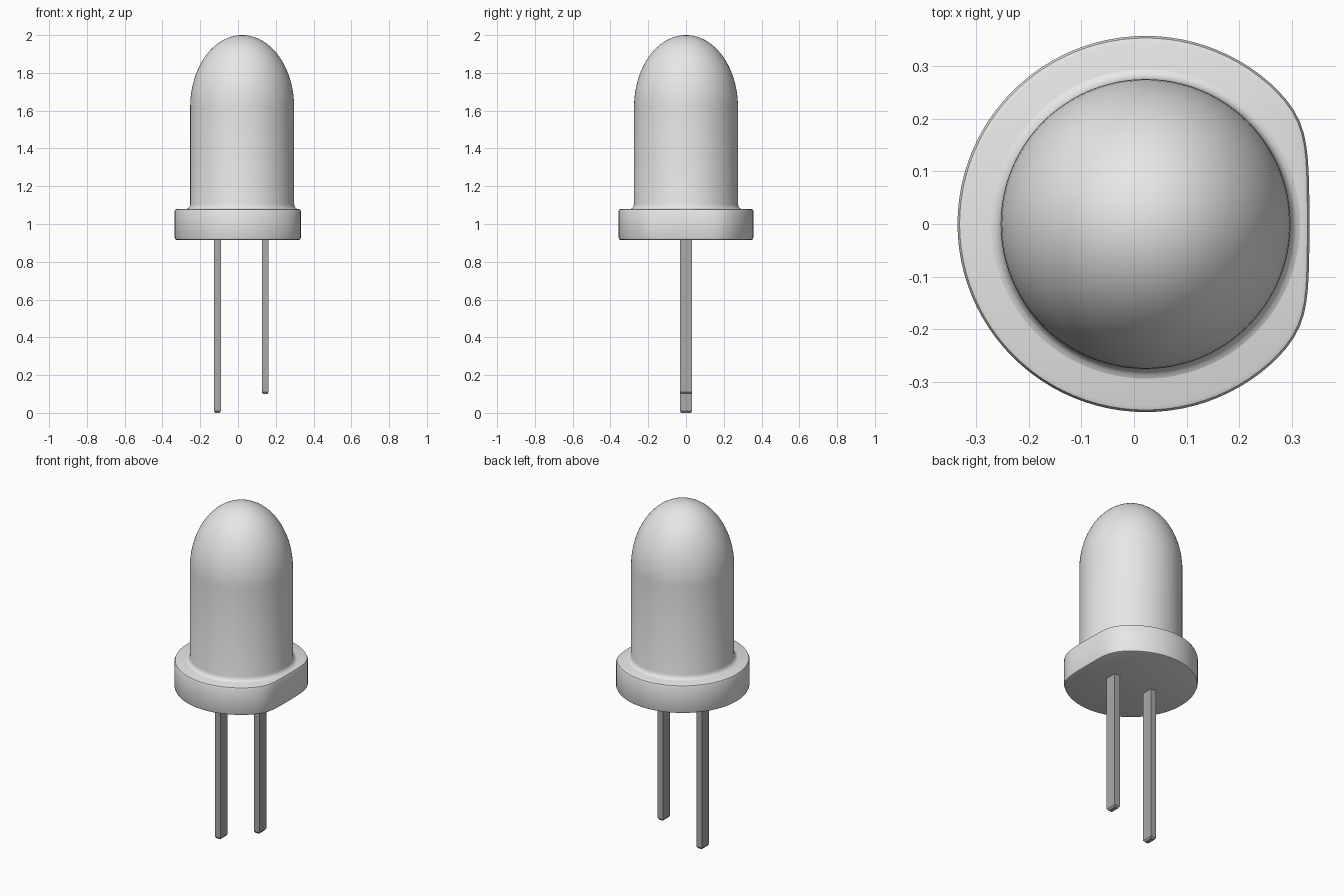
import bpy, bmesh, math

if "Cube" in bpy.data.objects:
    bpy.data.objects.remove(bpy.data.objects["Cube"])

CX = 0.022  # axis of the bulb


def material(name, grey):
    m = bpy.data.materials.new(name)
    m.diffuse_color = (grey, grey, grey, 1)
    m.use_nodes = True
    m.node_tree.nodes["Principled BSDF"].inputs["Base Color"].default_value = m.diffuse_color
    return m


plastic = material("pale grey plastic", 0.8)
metal = material("grey metal", 0.4)


def finish(name, bm, mat, angle=40):
    bmesh.ops.recalc_face_normals(bm, faces=bm.faces)
    me = bpy.data.meshes.new(name)
    bm.to_mesh(me)
    bm.free()
    me.materials.append(mat)
    ob = bpy.data.objects.new(name, me)
    bpy.context.collection.objects.link(ob)
    bpy.context.view_layer.objects.active = ob
    ob.select_set(True)
    bpy.ops.object.shade_smooth_by_angle(angle=math.radians(angle))
    ob.select_set(False)
    return ob


def loft(name, rings, mat, angle=40):
    """Bridge rings of equal point count and cap both ends."""
    bm = bmesh.new()
    loops = [[bm.verts.new(p) for p in ring] for ring in rings]
    n = len(loops[0])
    for a, b in zip(loops, loops[1:]):
        for i in range(n):
            j = (i + 1) % n
            bm.faces.new((a[i], a[j], b[j], b[i]))
    bm.faces.new(loops[0][::-1])
    bm.faces.new(loops[-1])
    return finish(name, bm, mat, angle)


N = 96
ANGLES = [2 * math.pi * i / N for i in range(N)]


def flange_radius(a):
    """Circle with one softly flattened side on +x."""
    c = max(math.cos(a), 0.0)
    return (0.357 ** -20 + (c / 0.312) ** 20) ** (-1 / 20)


# Flange with small rounded rims
def flange_ring(inset, z):
    return [(CX + (flange_radius(a) - inset) * math.cos(a),
             (flange_radius(a) - inset) * math.sin(a), z) for a in ANGLES]


loft("flange", [flange_ring(i, z) for i, z in (
    (0.012, 0.915), (0.004, 0.918), (0, 0.927),
    (0, 1.068), (0.004, 1.077), (0.012, 1.08))], plastic)

# Bulb: fillet at the foot, straight wall, elliptical dome
profile = [(0.27, 1.06), (0.296, 1.079), (0.286, 1.083), (0.279, 1.091), (0.275, 1.105)]
for i in range(24):
    t = math.pi / 2 * i / 24
    profile.append((0.275 * math.cos(t), 1.62 + 0.38 * math.sin(t)))
profile.append((0.002, 2.0))
loft("bulb", [[(CX + r * math.cos(a), r * math.sin(a), z) for a in ANGLES]
              for r, z in profile], plastic, 60)


# Leads: flat strips with chamfered tips
def lead(name, x, bottom):
    def ring(w, d, z):
        return [(x + sx * w, sy * d, z)
                for sx, sy in ((-1, -1), (1, -1), (1, 1), (-1, 1))]
    loft(name, [ring(0.011, 0.026, bottom), ring(0.018, 0.033, bottom + 0.01),
                ring(0.018, 0.033, 0.93)], metal, 20)


lead("long_lead", -0.109, 0.0)
lead("short_lead", 0.144, 0.1)
